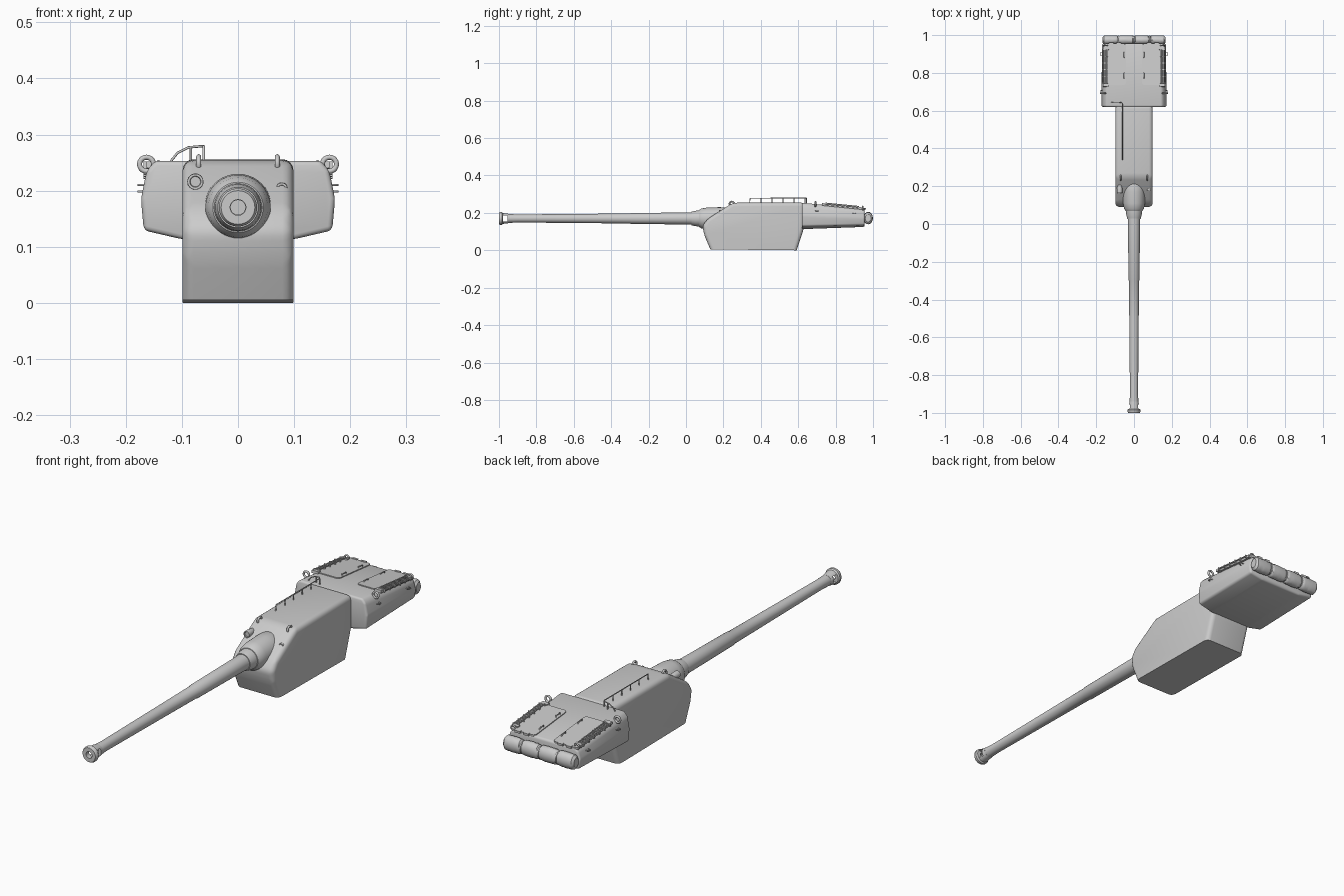
import bpy, bmesh, math, random
from mathutils import Matrix, Vector

if "Cube" in bpy.data.objects:
    bpy.data.objects.remove(bpy.data.objects["Cube"])

random.seed(4)
paint = bpy.data.materials.new("grey paint")
paint.diffuse_color = (0.6, 0.6, 0.6, 1)
paint.use_nodes = True
paint.node_tree.nodes["Principled BSDF"].inputs["Base Color"].default_value = paint.diffuse_color
SLOPE = math.atan(0.1)


def roof(y):
    return 0.253 - (y - 0.62) * 0.1


def finish(name, bm, merge=True):
    if merge:
        bmesh.ops.remove_doubles(bm, verts=bm.verts, dist=1e-6)
    bmesh.ops.recalc_face_normals(bm, faces=bm.faces)
    me = bpy.data.meshes.new(name)
    bm.to_mesh(me)
    bm.free()
    me.materials.append(paint)
    ob = bpy.data.objects.new(name, me)
    bpy.context.collection.objects.link(ob)
    return ob


def loft(name, sections, bevel, keep_sharp=None, segments=4):
    """Skin matching rings, cap the ends and round the chosen edges."""
    bm = bmesh.new()
    rings = [[bm.verts.new(p) for p in s] for s in sections]
    n = len(rings[0])
    for a, b in zip(rings, rings[1:]):
        for i in range(n):
            bm.faces.new((a[i], a[(i + 1) % n], b[(i + 1) % n], b[i]))
    bm.faces.new(rings[0])
    bm.faces.new(rings[-1])
    bmesh.ops.recalc_face_normals(bm, faces=bm.faces)
    edges = [e for e in bm.edges if not (keep_sharp and all(keep_sharp(v.co) for v in e.verts))]
    bmesh.ops.bevel(bm, geom=edges, offset=bevel, segments=segments, profile=0.5,
                    affect='EDGES', clamp_overlap=True)
    return finish(name, bm)


def lathe(name, profile, centre=(0, 0, 0), axis='Y', sides=40, closed=False):
    """Revolve (distance along axis, radius) points."""
    bm = bmesh.new()
    rings = []
    for d, r in profile:
        ring = []
        for i in range(sides):
            a = 2 * math.pi * i / sides
            c, s = r * math.cos(a), r * math.sin(a)
            p = (c, d, s) if axis == 'Y' else (d, c, s)
            ring.append(bm.verts.new(Vector(p) + Vector(centre)))
        rings.append(ring)
    pairs = list(zip(rings, rings[1:])) + ([(rings[-1], rings[0])] if closed else [])
    for a, b in pairs:
        for i in range(sides):
            j = (i + 1) % sides
            bm.faces.new((a[i], a[j], b[j], b[i]))
    if not closed:
        bm.faces.new(rings[0])
        bm.faces.new(rings[-1])
    return finish(name, bm)


def box(name, loc, size, rot_x=0.0, bevel=0.0, rot_z=0.0):
    bm = bmesh.new()
    bmesh.ops.create_cube(bm, size=1)
    bmesh.ops.scale(bm, vec=size, verts=bm.verts)
    if bevel:
        up = [e for e in bm.edges if abs(e.verts[0].co.z - e.verts[1].co.z) > 1e-5]
        bmesh.ops.bevel(bm, geom=up, offset=bevel, segments=3, profile=0.5, affect='EDGES')
    m = Matrix.Translation(loc) @ Matrix.Rotation(rot_z, 4, 'Z') @ Matrix.Rotation(rot_x, 4, 'X')
    bmesh.ops.transform(bm, matrix=m, verts=bm.verts)
    return finish(name, bm)


def rod(name, paths, radius, cyclic=False):
    cu = bpy.data.curves.new(name, 'CURVE')
    cu.dimensions = '3D'
    cu.bevel_depth = radius
    cu.bevel_resolution = 2
    cu.use_fill_caps = True
    for pts in paths:
        sp = cu.splines.new('POLY')
        sp.points.add(len(pts) - 1)
        for q, p in zip(sp.points, pts):
            q.co = (*p, 1)
        sp.use_cyclic_u = cyclic
    cu.materials.append(paint)
    ob = bpy.data.objects.new(name, cu)
    bpy.context.collection.objects.link(ob)
    return ob


def ring(name, centre, radius, thick, heading):
    """Upright lifting ring whose plane runs along the heading."""
    d = Vector((math.cos(heading), math.sin(heading), 0))
    pts = []
    for i in range(20):
        a = 2 * math.pi * i / 20
        pts.append(Vector(centre) + d * radius * math.cos(a) + Vector((0, 0, radius * math.sin(a))))
    return rod(name, [pts], thick, True)


# Main turret body: side profile pulled across the width, flat underside
side = [(0.13, 0.005), (0.098, 0.08), (0.088, 0.13), (0.115, 0.168), (0.25, 0.254),
        (0.63, 0.256), (0.63, 0.115), (0.592, 0.0)]
loft("turret_body", [[(x, y, z) for y, z in side] for x in (-0.099, 0.099)], 0.02,
     lambda v: v.z < 0.01)

# Rear bustle: tapering cross-section
half = [(0.148, 0.254), (0.163, 0.236), (0.173, 0.185), (0.168, 0.129), (0.1, 0.113)]
front = half + [(-x, z) for x, z in reversed(half)]
back = [(x * 0.985, 0.125 + (z - 0.113) * 0.68) for x, z in front]
loft("bustle", [[(x, 0.62, z) for x, z in front], [(x, 0.955, z) for x, z in back]], 0.009,
     segments=3)

# Gun mantlet and collar
lathe("mantlet", [(0.068, 0.036), (0.07, 0.045), (0.082, 0.053), (0.11, 0.058), (0.17, 0.06),
                  (0.215, 0.06), (0.235, 0.05)], (0, 0, 0.17))
lathe("barrel_collar", [(0.03, 0.036), (0.05, 0.041), (0.075, 0.043), (0.09, 0.043)], (0, 0, 0.17))

# Barrel, hollow at the muzzle
lathe("barrel", [(-0.93, 0.013), (-0.945, 0.013), (-0.945, 0.023), (-0.93, 0.023), (-0.9, 0.0215),
                 (-0.5, 0.025), (-0.3, 0.027), (-0.295, 0.029), (0.0, 0.032), (0.07, 0.035)],
      (0, 0, 0.17))

# Muzzle brake with an opening through both sides
brake = lathe("muzzle_brake", [(-1.0, 0.014), (-1.0, 0.03), (-0.994, 0.034), (-0.984, 0.034),
                               (-0.979, 0.029), (-0.955, 0.026), (-0.94, 0.0235), (-0.94, 0.014)],
              (0, 0, 0.17), closed=True)
cutter = box("brake_cutter", (0, -0.967, 0.17), (0.2, 0.024, 0.034))
cutter.hide_render = True
cutter.hide_viewport = True
cut = brake.modifiers.new("side_opening", 'BOOLEAN')
cut.object = cutter
cut.operation = 'DIFFERENCE'
cut.solver = 'EXACT'

# Rolled tarpaulin on the bustle rear, in lumpy bundles
bm = bmesh.new()
rows = []
for k in range(45):
    x = -0.166 + 0.332 * k / 44
    f = (k % 11) / 11
    r = 0.022 - (0.005 if k % 11 == 0 else 0) + 0.002 * math.sin(math.pi * f)
    if k in (0, 44):
        r = 0.015
    rows.append([bm.verts.new((x + random.uniform(-0.001, 0.001),
                               0.974 + r * 1.05 * math.cos(a), 0.172 + r * 1.35 * math.sin(a)))
                 for a in [2 * math.pi * i / 20 for i in range(20)]])
for v in [v for row in rows for v in row]:
    v.co.z += random.uniform(-0.0012, 0.0012)
for a, b in zip(rows, rows[1:]):
    for i in range(20):
        bm.faces.new((a[i], a[(i + 1) % 20], b[(i + 1) % 20], b[i]))
bm.faces.new(rows[0])
bm.faces.new(rows[-1])
finish("rear_roll", bm)
for x in (-0.083, 0.0, 0.083):
    lathe("roll_strap", [(-0.004, 0.022), (-0.003, 0.0245), (0.003, 0.0245), (0.004, 0.022)],
          (x, 0.974, 0.172), 'X', 20)

for s in (-1, 1):
    # Roof hatches with hinges and a grab handle
    box("roof_hatch", (s * 0.101, 0.845, roof(0.845) + 0.001), (0.118, 0.22, 0.008), -SLOPE, 0.014)
    for y in (0.785, 0.895):
        z = roof(y)
        rod("hatch_handle", [[(s * 0.052, y - 0.015, z), (s * 0.052, y - 0.012, z + 0.011),
                              (s * 0.052, y + 0.012, z + 0.009), (s * 0.052, y + 0.015, z)]], 0.0025)
    for x in (0.08, 0.12):
        box("hatch_hinge", (s * x, 0.955, roof(0.955) + 0.002), (0.024, 0.012, 0.01), -SLOPE)

    # Slatted rack along each roof edge
    rails = []
    for i in range(4):
        x = s * (0.142 + 0.008 * i)
        rails.append([(x, y, roof(y) + 0.012 - 0.002 * i) for y in (0.745, 0.925)])
    rod("side_rack", rails, 0.0025)
    for i in range(6):
        y = 0.747 + 0.035 * i
        box("rack_slat", (s * 0.153, y, roof(y) + 0.005), (0.03, 0.004, 0.013), -SLOPE)
    for y in (0.735, 0.93):
        box("rack_bracket", (s * 0.148, y, roof(y) + 0.004), (0.03, 0.016, 0.012), -SLOPE)

    # Lifting rings at the bustle corners and the front roof
    ring("bustle_ring", (s * 0.163, 0.692, 0.247), 0.0125, 0.0045, 0.0)
    ring("rear_ring", (s * 0.15, 0.945, 0.225), 0.01, 0.0035, 0.0)
    ring("front_ring", (s * 0.07, 0.245, 0.248), 0.0125, 0.0045, math.pi / 2)

    # Small tie hooks on the bustle sides
    for y in (0.7, 0.9):
        z = 0.215 - (y - 0.62) * 0.06
        rod("side_hook", [[(s * 0.165, y - 0.008, z), (s * 0.178, y - 0.006, z),
                           (s * 0.178, y + 0.006, z), (s * 0.165, y + 0.008, z)]], 0.002)

# Headlamp on one cheek and a smaller sight on the other
lathe("headlamp", [(-0.026, 0.009), (-0.03, 0.01), (-0.03, 0.014), (-0.01, 0.0145), (0.012, 0.011),
                   (0.03, 0.005)], (-0.076, 0.195, 0.216), sides=24)
box("headlamp_mount", (-0.076, 0.2, 0.206), (0.014, 0.025, 0.016))
lathe("sight", [(-0.014, 0.005), (-0.018, 0.006), (-0.018, 0.01), (0.0, 0.011), (0.025, 0.006)],
      (0.078, 0.195, 0.204), sides=24)
box("sight_mount", (0.078, 0.2, 0.198), (0.022, 0.025, 0.01))

# Roof guard rail that bends outward at the rear
top_z = 0.279
guard = [[(-0.061, 0.34, 0.253), (-0.061, 0.343, top_z), (-0.061, 0.635, top_z),
          (-0.067, 0.643, top_z), (-0.088, 0.645, 0.277), (-0.108, 0.645, 0.267),
          (-0.12, 0.645, 0.252)]]
for i in range(1, 6):
    y = 0.343 + 0.0585 * i
    guard.append([(-0.061, y, 0.253), (-0.061, y, top_z)])
guard.append([(-0.084, 0.645, 0.25), (-0.084, 0.645, 0.277)])
rod("guard_rail", guard, 0.0022)

# Soft shading with crisp edges
meshes = [o for o in bpy.data.objects if o.type == 'MESH' and not o.hide_render]
for o in bpy.data.objects:
    o.select_set(o in meshes)
bpy.context.view_layer.objects.active = meshes[0]
bpy.ops.object.shade_smooth_by_angle(angle=math.radians(35))
